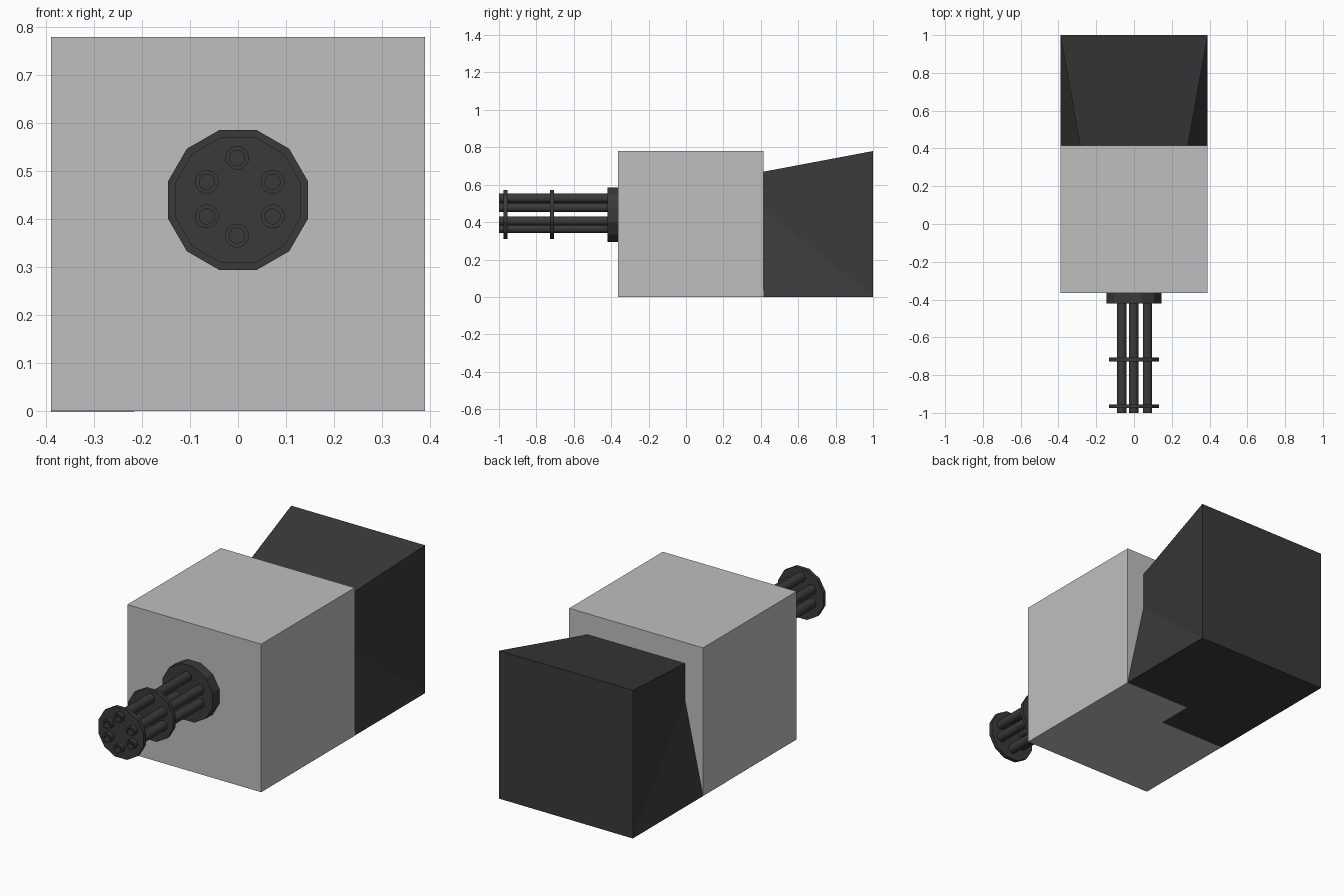
import bpy, bmesh, math
from mathutils import Matrix, Vector

cube = bpy.data.objects.get("Cube")
if cube:
    bpy.data.objects.remove(cube, do_unlink=True)


def material(name, value):
    m = bpy.data.materials.new(name)
    m.use_nodes = True
    color = (value, value, value, 1)
    m.diffuse_color = color
    m.node_tree.nodes["Principled BSDF"].inputs["Base Color"].default_value = color
    return m


LIGHT = material("light_grey", 0.52)
DARK = material("dark_grey", 0.042)


def finish(bm, name, mat, smooth=False):
    bmesh.ops.recalc_face_normals(bm, faces=bm.faces[:])
    mesh = bpy.data.meshes.new(name)
    bm.to_mesh(mesh)
    bm.free()
    mesh.materials.append(mat)
    obj = bpy.data.objects.new(name, mesh)
    bpy.context.collection.objects.link(obj)
    if smooth:
        bpy.ops.object.select_all(action="DESELECT")
        obj.select_set(True)
        bpy.context.view_layer.objects.active = obj
        bpy.ops.object.shade_smooth_by_angle(angle=math.radians(30))
    return obj


def cylinder(name, x, z, y0, y1, radius, sides, bore=0.0, smooth=False):
    """Prism along y from y0 (front) to y1, optionally bored from the front."""
    bm = bmesh.new()
    bmesh.ops.create_cone(bm, cap_ends=True, segments=sides, radius1=radius,
                          radius2=radius, depth=y1 - y0)
    turn = Matrix.Rotation(math.pi / 2, 4, "X") @ Matrix.Rotation(math.pi / sides, 4, "Z")
    bmesh.ops.transform(bm, verts=bm.verts[:],
                        matrix=Matrix.Translation((x, (y0 + y1) / 2, z)) @ turn)
    if bore:
        front = min(bm.faces, key=lambda f: f.calc_center_median().y)
        bmesh.ops.inset_region(bm, faces=[front], thickness=radius - bore)
        front = bmesh.ops.extrude_discrete_faces(bm, faces=[front])["faces"][0]
        bmesh.ops.translate(bm, verts=front.verts[:], vec=(0, 0.08, 0))
    return finish(bm, name, DARK, smooth)


# Box body
W, H = 0.39, 0.78
bm = bmesh.new()
bmesh.ops.create_cube(bm, size=1.0)
for v in bm.verts:
    v.co = Vector((v.co.x * 2 * W, v.co.y * 0.779 + 0.0255, (v.co.z + 0.5) * H))
finish(bm, "body", LIGHT)

# Rear block: tapers toward its front top edge, which sits inside the body.
# The tiny bottom tilt keeps it from lying coplanar with the body floor.
TILT = 0.0008
bm = bmesh.new()
corners = {}
for s in (-1, 1):
    corners[s] = [bm.verts.new(p) for p in (
        (s * W, 1.0, s * TILT), (s * W, 1.0, H),
        (s * 0.25, 0.22, 0.633), (s * W, 0.22, s * TILT))]
for s in (-1, 1):
    back_low, back_top, front_top, front_low = corners[s]
    bm.faces.new((back_low, back_top, front_top))
    bm.faces.new((back_low, front_top, front_low))
for i in range(4):
    j = (i + 1) % 4
    bm.faces.new((corners[-1][i], corners[-1][j], corners[1][j], corners[1][i]))
finish(bm, "rear_block", DARK)

# Mounting plate and the two barrel clamps
AXIS_Z = 0.44
cylinder("mounting_plate", 0, AXIS_Z, -0.42, -0.34, 0.151, 12)
for name, y in (("front_clamp", -0.965), ("middle_clamp", -0.717)):
    cylinder(name, 0, AXIS_Z, y - 0.01, y + 0.01, 0.136, 12)

# Ring of six barrels
ring = ((-0.002, 0.528), (0.072, 0.478), (0.072, 0.406),
        (-0.002, 0.366), (-0.065, 0.406), (-0.065, 0.478))
for i, (x, z) in enumerate(ring, 1):
    cylinder(f"barrel_{i}", x, z, -1.0, -0.40, 0.025, 16, bore=0.016, smooth=True)
